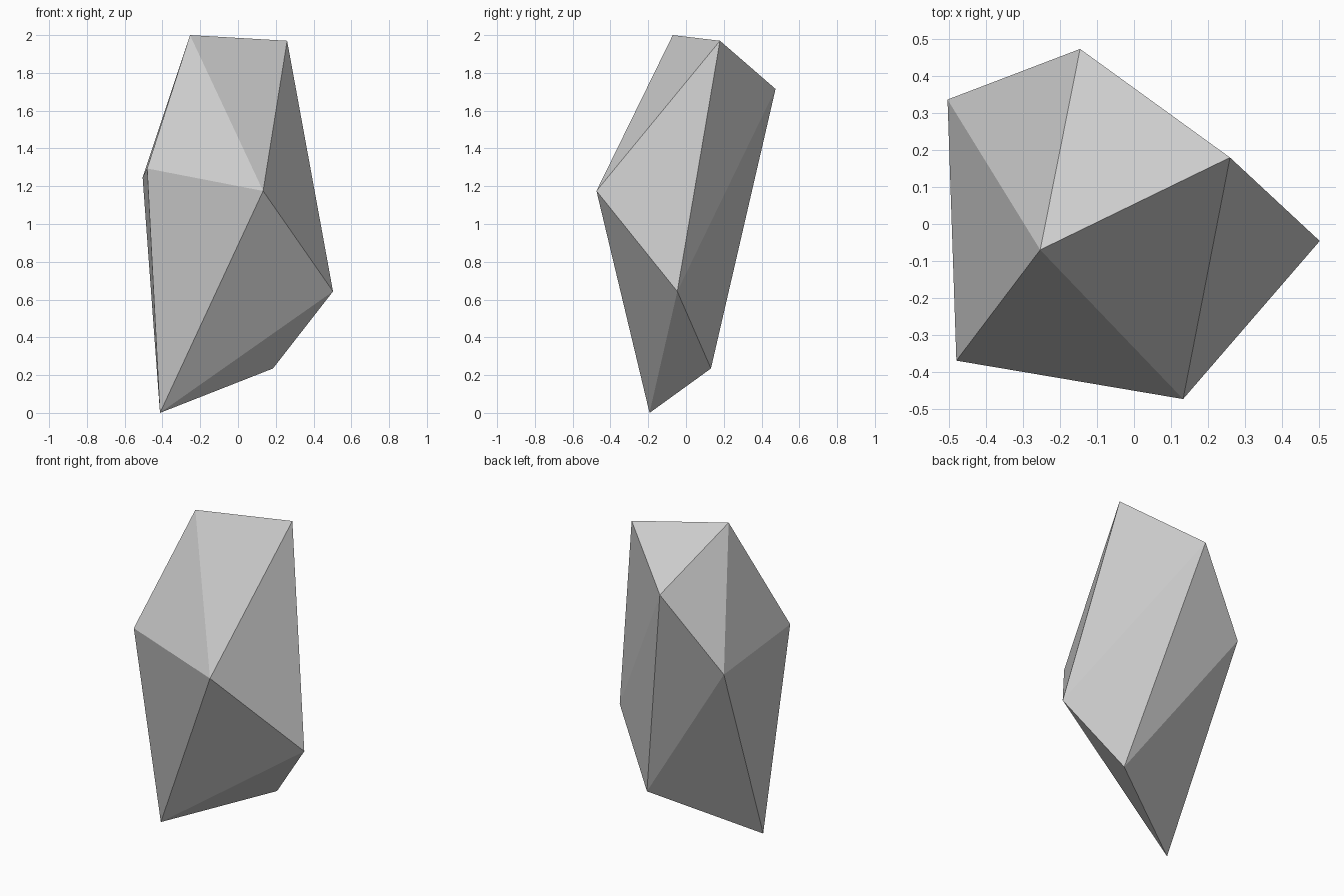
import bpy
import bmesh

if "Cube" in bpy.data.objects:
    bpy.data.objects.remove(bpy.data.objects["Cube"])

# Corners of the faceted stone, from top to bottom
CORNERS = [
    (-0.254, -0.070, 2.000),   # peak
    (0.260, 0.180, 1.970),     # right of peak
    (-0.146, 0.474, 1.715),    # back shoulder
    (-0.481, -0.370, 1.294),   # front left
    (-0.505, 0.337, 1.247),    # back left
    (0.133, -0.474, 1.175),    # front
    (0.503, -0.046, 0.643),    # right
    (0.185, 0.132, 0.235),     # lower back
    (-0.413, -0.193, 0.000),   # foot
]

# Stone: convex hull around the corners, flat shaded
bm = bmesh.new()
for corner in CORNERS:
    bm.verts.new(corner)
bmesh.ops.convex_hull(bm, input=bm.verts[:])
bmesh.ops.recalc_face_normals(bm, faces=bm.faces[:])

mesh = bpy.data.meshes.new("stone")
bm.to_mesh(mesh)
bm.free()
stone = bpy.data.objects.new("stone", mesh)
bpy.context.collection.objects.link(stone)
